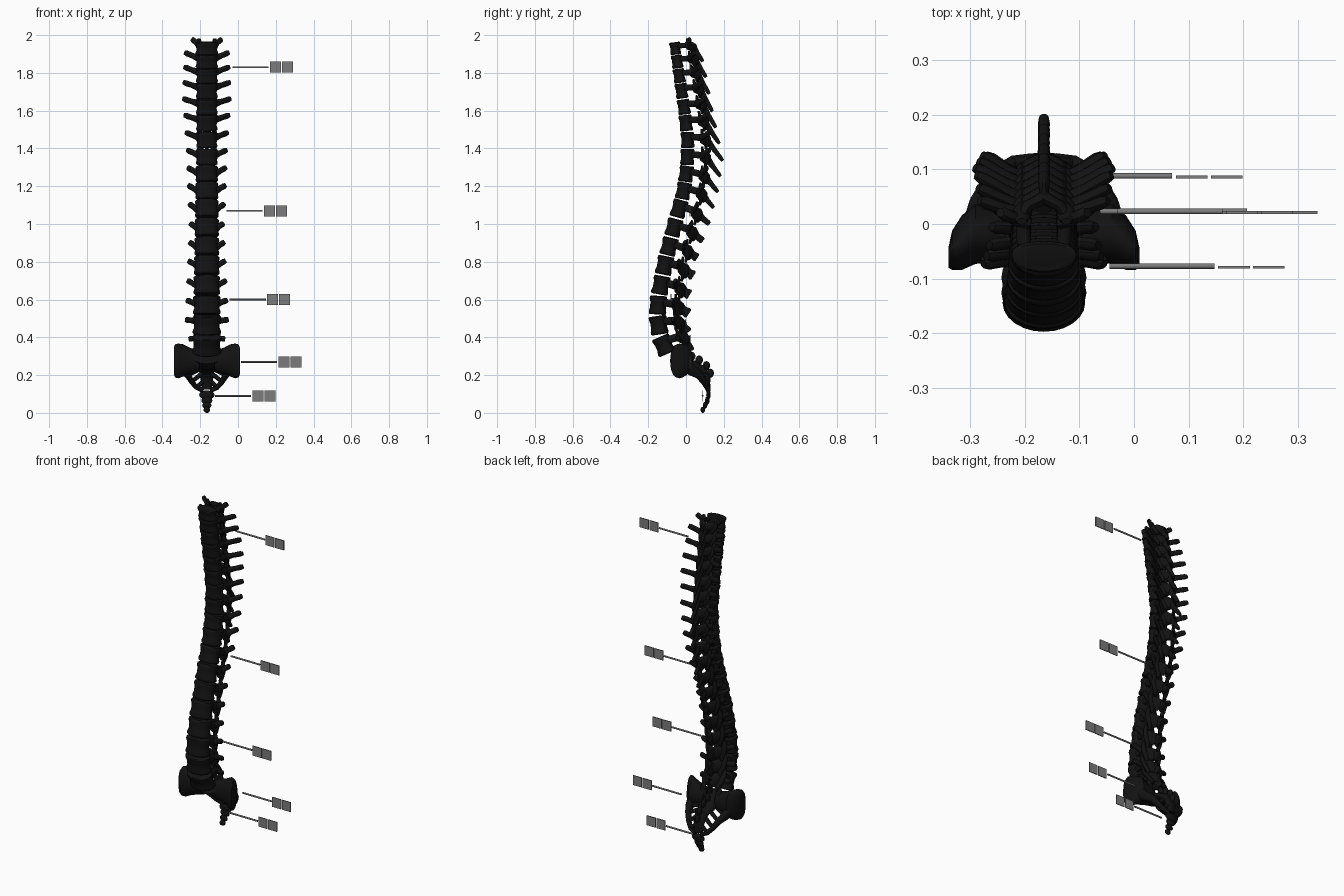
import bpy, bmesh, math
from mathutils import Vector, Matrix

if "Cube" in bpy.data.objects:
    bpy.data.objects.remove(bpy.data.objects["Cube"])

CX = -0.165  # centre line of the spine


def material(name, v):
    m = bpy.data.materials.new(name)
    m.diffuse_color = (v, v, v, 1)
    m.use_nodes = True
    m.node_tree.nodes["Principled BSDF"].inputs["Base Color"].default_value = m.diffuse_color
    return m


bone = material("black_bone", 0.006)
grey = material("label_grey", 0.2)


def finish(bm, name, mat, angle=40):
    bmesh.ops.recalc_face_normals(bm, faces=bm.faces)
    me = bpy.data.meshes.new(name)
    bm.to_mesh(me)
    bm.free()
    ob = bpy.data.objects.new(name, me)
    bpy.context.collection.objects.link(ob)
    me.materials.append(mat)
    bpy.ops.object.select_all(action='DESELECT')
    ob.select_set(True)
    bpy.context.view_layer.objects.active = ob
    bpy.ops.object.shade_smooth_by_angle(angle=math.radians(angle))
    return ob


def interp(keys, t):
    # smooth-enough piecewise linear lookup
    if t <= keys[0][0]:
        return keys[0][1]
    for (a, va), (b, vb) in zip(keys, keys[1:]):
        if t <= b:
            return va + (vb - va) * (t - a) / (b - a)
    return keys[-1][1]


def loft(bm, rings):
    rows = [[bm.verts.new(p) for p in r] for r in rings]
    n = len(rows[0])
    for a, b in zip(rows, rows[1:]):
        for k in range(n):
            bm.faces.new((a[k], a[(k + 1) % n], b[(k + 1) % n], b[k]))
    bm.faces.new(rows[0][::-1])
    bm.faces.new(rows[-1])


def tube(bm, pts, radii, ref=(1, 0, 0), n=10):
    # elliptical tube: radii are (along ref, across ref)
    pts = [Vector(p) for p in pts]
    rings = []
    for i, p in enumerate(pts):
        d = (pts[min(i + 1, len(pts) - 1)] - pts[max(i - 1, 0)]).normalized()
        r = Vector(ref)
        u = (r - d * r.dot(d)).normalized()
        v = d.cross(u)
        ru, rv = radii[i]
        rings.append([p + u * ru * math.cos(2 * math.pi * k / n) + v * rv * math.sin(2 * math.pi * k / n)
                      for k in range(n)])
    loft(bm, rings)


# Curve of the spine: z -> y of the body centres
CURVE = [(.30, -.08), (.34, -.105), (.4, -.128), (.5, -.146), (.6, -.142), (.8, -.105), (1.0, -.055),
         (1.15, -.013), (1.3, .01), (1.45, .012), (1.6, -.005), (1.8, -.035), (1.97, -.06)]
BODY_Z = [1.93, 1.86, 1.785, 1.705, 1.62, 1.535, 1.445, 1.355, 1.265, 1.175,
          1.08, .98, .88, .78, .675, .57, .465, .36]
WIDTH = [(0, .06), (6, .056), (12, .066), (17, .078)]
DEPTH = [(0, .032), (6, .04), (12, .048), (17, .054)]
TRANS_X = [(0, .08), (1, .118), (4, .127), (7, .106), (9, .1), (11, .09), (13, .1), (16, .115), (17, .097)]
TRANS_Y = [(0, .075), (3, .11), (7, .115), (11, .09), (13, .07), (17, .07)]
TRANS_Z = [(0, .05), (6, .04), (11, .025), (17, .03)]
SPINE_Y = [(0, .09), (3, .14), (6, .195), (8, .17), (10, .125), (11, .09), (12, .06), (14, .02), (16, .01), (17, .02)]
SPINE_DROP = [(0, .07), (3, .11), (6, .11), (9, .09), (12, .06), (17, .035)]


def vertebra(i):
    z = BODY_Z[i]
    y = interp(CURVE, z)
    tilt = math.atan2(interp(CURVE, z - .05) - interp(CURVE, z + .05), .1)
    pitch = BODY_Z[i] - BODY_Z[i + 1] if i < 17 else .105
    h, w, d = pitch * .47, interp(WIDTH, i), interp(DEPTH, i)
    lum = interp([(9, 0), (13, 1)], i)
    bm = bmesh.new()
    # waisted body with a flattened back
    rings = []
    for f, s in ((-1, .88), (-.9, .98), (-.7, 1), (-.3, .9), (.3, .9), (.7, 1), (.9, .98), (1, .88)):
        ring = []
        for k in range(24):
            a = 2 * math.pi * k / 24
            sy = math.sin(a)
            ring.append((w * s * math.cos(a), d * s * (sy if sy < 0 else .8 * sy ** .7), f * h))
        rings.append(ring)
    loft(bm, rings)
    arch = d + .035
    # tips are given in world axes, so undo the tilt
    back = Matrix.Rotation(-tilt, 3, 'X')
    tip = back @ Vector((0, interp(SPINE_Y, i) - y, -interp(SPINE_DROP, i)))
    for s in (-1, 1):
        # pedicle and lamina
        tube(bm, [(s * w * .6, d * .4, h * .35), (s * w * .66, arch, h * .2)],
             [(.013, h * .42), (.013, h * .45)])
        tube(bm, [(s * w * .75, arch - .005, h * .15), (s * .03, arch + .02, -h * .1), (0, arch + .035, -h * .3)],
             [(h * .6, .011), (h * .8, .011), (h * .7, .012)], ref=(0, 0, 1))
        # joint processes above and below
        tube(bm, [(s * w * .68, arch - .002, h * 1.3), (s * w * .72, arch, h * .7), (s * w * .68, arch + .008, 0),
                  (s * w * .55, arch + .018, -h * .8), (s * w * .5, arch + .016, -h * 1.3)],
             [(.009, .006), (.016, .01), (.018, .013), (.015, .01), (.009, .006)])
        # transverse process with a blunt end
        t = back @ Vector((s * interp(TRANS_X, i), interp(TRANS_Y, i), interp(TRANS_Z, i)))
        b = Vector((s * w * .6, arch - .008, h * .15))
        tube(bm, [b, b.lerp(t, .5), b.lerp(t, .85), t],
             [(.022, .014), (.015, .011), (.016, .012), (.012, .008)], ref=(0, 0, 1))
    # spinous process, long and slanting above, hatchet shaped below
    b = Vector((0, arch + .022, -h * .1))
    hz = .019 + .012 * lum
    tube(bm, [b, b.lerp(tip, .45), b.lerp(tip, .88), tip],
         [(.015, hz * 1.15), (.009, hz * .75), (.011, hz * (.6 + .35 * lum)), (.009, hz * (.45 + .3 * lum))])
    name = "thoracic" if 0 < i < 13 else "lumbar" if i >= 13 else "neck_base"
    ob = finish(bm, f"{name}_vertebra_{i + 1}", bone)
    ob.location = (CX, y, z)
    ob.rotation_euler.x = tilt


for i in range(18):
    vertebra(i)

# Sacrum: curved fused column, side rails and bridges that leave openings
bm = bmesh.new()
S = [(-.06, .295, .075, .042), (-.01, .262, .062, .036), (.04, .25, .052, .028),
     (.085, .23, .042, .024), (.112, .185, .035, .018), (.118, .125, .028, .012)]
pts, rad = [], []
for (a, b) in zip(S, S[1:]):
    for f, k in ((0, 1), (.5, .88)):
        y, z, w, d = [p + (q - p) * f for p, q in zip(a, b)]
        pts.append((0, y, z))
        rad.append((w * k, d * k))
pts.append((0, *S[-1][:2]))
rad.append(S[-1][2:])
tube(bm, pts, rad, n=20)
R = [(.125, 0, .25), (.117, .035, .222), (.1, .07, .2), (.08, .095, .165), (.055, .112, .135), (.02, .118, .118)]
for s in (-1, 1):
    tube(bm, [(s * x, y, z) for x, y, z in R],
         [(.024, .035), (.021, .028), (.017, .022), (.014, .017), (.013, .014), (.012, .012)], n=12)
    for j in (1, 2, 3, 4):
        x, y, z = R[j]
        tube(bm, [(0, S[j][0], S[j][1]), (s * x, y, z)], [(.013, .013), (.011, .011)], ref=(0, 0, 1))
    # upper joint horns
    tube(bm, [(s * .05, .0, .29), (s * .052, -.005, .35), (s * .05, -.012, .385)],
         [(.022, .02), (.015, .012), (.008, .006)])
# crest bumps along the back
for y, z in ((.03, .3), (.07, .28), (.108, .25), (.128, .21)):
    bmesh.ops.create_uvsphere(bm, u_segments=10, v_segments=8, radius=1,
                              matrix=Matrix.Translation((0, y, z)) @ Matrix.Diagonal((.012, .02, .024, 1)))
finish(bm, "sacrum", bone).location.x = CX

# Broad wings with flat ear-shaped outer faces
WING = [(.04, -.02, .275, .045, .055), (.09, -.018, .275, .052, .07), (.125, -.018, .278, .055, .085),
        (.15, -.034, .275, .05, .092), (.168, -.048, .275, .036, .088), (.175, -.062, .275, .018, .07)]
for s, side in ((-1, "left"), (1, "right")):
    bm = bmesh.new()
    loft(bm, [[(s * x, y + ry * math.cos(2 * math.pi * k / 20), z + rz * math.sin(2 * math.pi * k / 20))
               for k in range(20)] for x, y, z, ry, rz in WING])
    finish(bm, f"sacral_wing_{side}", bone).location.x = CX

# Tailbone: four shrinking segments
bm = bmesh.new()
for y, z, w, h in ((.119, .095, .042, .024), (.113, .066, .03, .021), (.101, .04, .025, .018), (.089, .016, .018, .016)):
    bmesh.ops.create_uvsphere(bm, u_segments=14, v_segments=10, radius=1,
                              matrix=Matrix.Translation((0, y, z)) @ Matrix.Diagonal((w, .012, h, 1)))
for s in (-1, 1):
    tube(bm, [(s * .018, .12, .09), (s * .024, .125, .125)], [(.008, .008), (.004, .004)])
finish(bm, "tailbone", bone).location.x = CX

# Pointer rods, each with two blank tags
for name, x, y, z in (("neck", -.03, .023, 1.83), ("chest", -.062, .023, 1.07), ("waist", -.045, -.077, .6),
                      ("sacrum", .015, .023, .27), ("tail", -.122, .088, .09)):
    bm = bmesh.new()
    tube(bm, [(x, y, z), (x + .192, y, z)], [(.005, .005)] * 2, ref=(0, 0, 1), n=12)
    finish(bm, name + "_pointer", grey)
    bm = bmesh.new()
    for dx in (.228, .292):
        bmesh.ops.create_cube(bm, size=1, matrix=Matrix.Translation((x + dx, y - .002, z))
                              @ Matrix.Diagonal((.058, .005, .058, 1)))
    finish(bm, name + "_blank_tag", grey)
